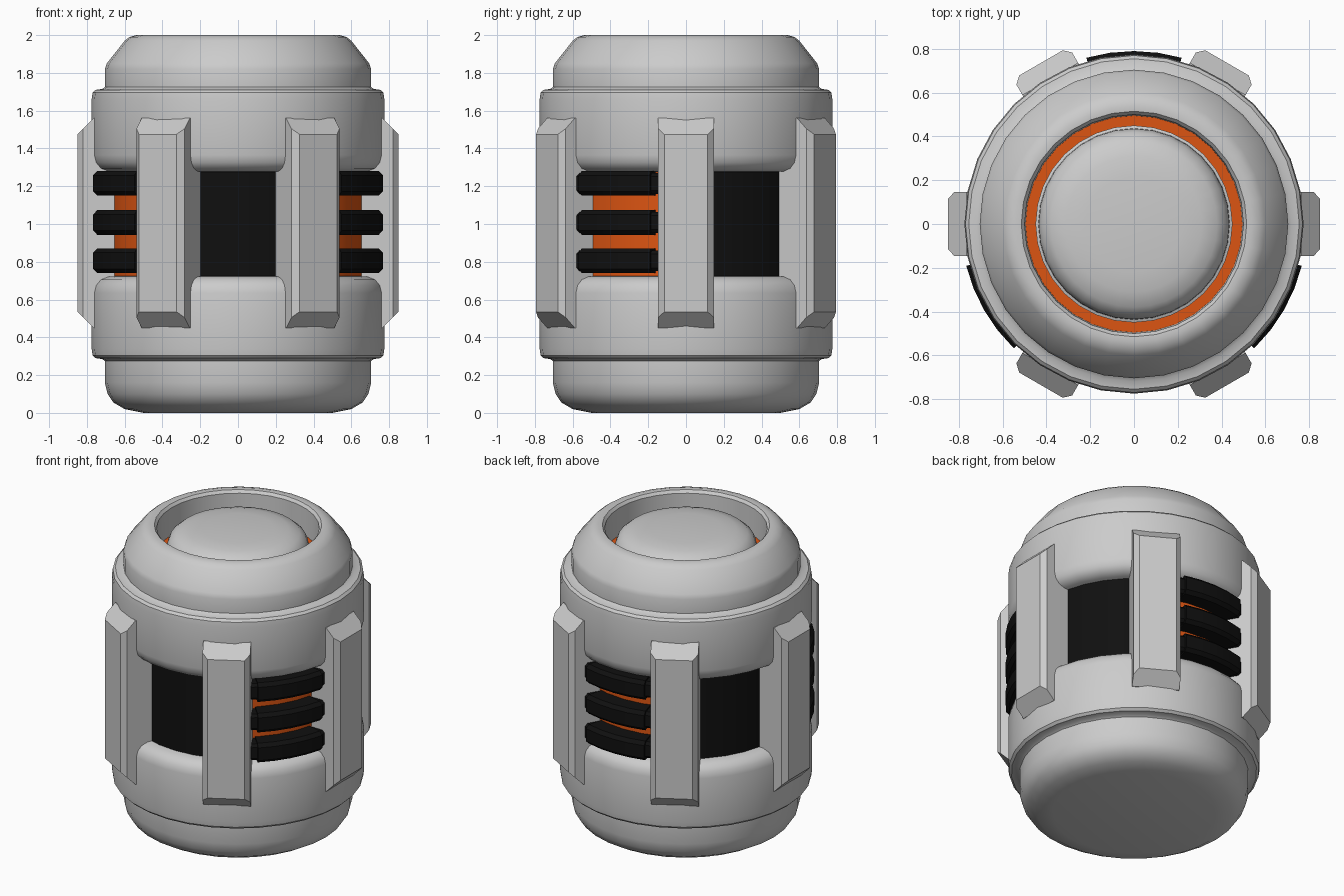
import bpy, bmesh, math
from mathutils import Matrix

if "Cube" in bpy.data.objects:
    bpy.data.objects.remove(bpy.data.objects["Cube"])

SEG = 32


def material(name, rgb):
    m = bpy.data.materials.new(name)
    m.diffuse_color = (*rgb, 1)
    m.use_nodes = True
    m.node_tree.nodes["Principled BSDF"].inputs["Base Color"].default_value = m.diffuse_color
    return m


GREY = material("light grey", (0.6, 0.6, 0.6))
BLACK = material("matt black", (0.005, 0.005, 0.005))
ORANGE = material("glow orange", (0.72, 0.09, 0.006))


def finish(name, bm, mats, smooth=35):
    bmesh.ops.recalc_face_normals(bm, faces=bm.faces)
    me = bpy.data.meshes.new(name)
    bm.to_mesh(me)
    bm.free()
    ob = bpy.data.objects.new(name, me)
    bpy.context.collection.objects.link(ob)
    for m in mats:
        me.materials.append(m)
    if smooth:
        bpy.ops.object.select_all(action='DESELECT')
        ob.select_set(True)
        bpy.context.view_layer.objects.active = ob
        bpy.ops.object.shade_smooth_by_angle(angle=math.radians(smooth))
    return ob


def lathe(name, profile, mats):
    """Turn an (r, z) profile about the z axis."""
    bm = bmesh.new()
    vs = [bm.verts.new((r, 0, z)) for r, z in profile]
    es = [bm.edges.new(p) for p in zip(vs, vs[1:])]
    bmesh.ops.spin(bm, geom=vs + es, cent=(0, 0, 0), axis=(0, 0, 1),
                   angle=math.tau, steps=SEG, use_merge=True)
    bmesh.ops.remove_doubles(bm, verts=bm.verts, dist=1e-5)
    return finish(name, bm, mats)


def arc_bar(bm, profile, mid, half, steps):
    """Sweep a closed (r, z) section along an arc, with end caps."""
    rings = []
    for i in range(steps + 1):
        a = math.radians(mid - half + 2 * half * i / steps)
        rings.append([bm.verts.new((r * math.cos(a), r * math.sin(a), z)) for r, z in profile])
    n = len(profile)
    for p, q in zip(rings, rings[1:]):
        for j in range(n):
            k = (j + 1) % n
            bm.faces.new((p[j], p[k], q[k], q[j]))
    bm.faces.new(rings[0])
    bm.faces.new(rings[-1])


# lower shell
lathe("lower_shell", [
    (0, 0), (0.50, 0), (0.60, 0.02), (0.66, 0.055), (0.69, 0.10), (0.705, 0.16),
    (0.705, 0.275), (0.72, 0.285), (0.755, 0.29), (0.77, 0.305), (0.775, 0.34),
    (0.775, 0.635), (0.765, 0.675), (0.74, 0.705), (0.70, 0.722), (0.60, 0.727)], [GREY])

# upper shell with recessed top
lathe("upper_shell", [
    (0.60, 1.273), (0.70, 1.278), (0.74, 1.295), (0.765, 1.325), (0.775, 1.365),
    (0.775, 1.66), (0.77, 1.695), (0.755, 1.71), (0.72, 1.715), (0.705, 1.725),
    (0.705, 1.82), (0.695, 1.85), (0.60, 1.97), (0.575, 1.99), (0.54, 2.0),
    (0.515, 1.998), (0.50, 1.98), (0.495, 1.78), (0, 1.78)], [GREY])

# glowing ring and domed cap in the recess
lathe("top_glow_ring", [(0.42, 1.80), (0.497, 1.80)], [ORANGE])
lathe("top_cap", [(0.45, 1.79), (0.45, 1.825), (0.437, 1.83), (0.435, 1.87), (0.42, 1.91),
                  (0.38, 1.945), (0.31, 1.965), (0.22, 1.975), (0, 1.978)], [GREY])

# inner core: orange behind the coils, black between
core = lathe("inner_core", [(0.672, 0.66), (0.672, 1.34)], [ORANGE, BLACK])
for f in core.data.polygons:
    a = math.degrees(math.atan2(f.center.y, f.center.x)) % 120
    f.material_index = 1 if a < 60 else 0

# cooling coils in every second window
bm = bmesh.new()
for mid in (90, 210, 330):
    for z in (0.805, 1.008, 1.215):
        for r, h, c, half, steps in ((0.79, 0.065, 0.022, 16, 4), (0.77, 0.055, 0.018, 24, 6)):
            arc_bar(bm, [(0.62, z - h), (r - c, z - h), (r, z - h + c),
                         (r, z + h - c), (r - c, z + h), (0.62, z + h)], mid, half, steps)
finish("cooling_coils", bm, [BLACK], 25)

# six chamfered ribs
bm = bmesh.new()
for i in range(6):
    rot = Matrix.Rotation(i * math.pi / 3, 4, 'Z')
    rings = []
    for r, w, z0, z1 in ((0.62, 0.147, 0.45, 1.56), (0.765, 0.147, 0.45, 1.56),
                         (0.82, 0.147, 0.505, 1.505), (0.85, 0.115, 0.535, 1.475)):
        rings.append([bm.verts.new(rot @ Matrix.Translation((r, y, z)).to_translation())
                      for y, z in ((-w, z0), (w, z0), (w, z1), (-w, z1))])
    for p, q in zip(rings, rings[1:]):
        for j in range(4):
            k = (j + 1) % 4
            bm.faces.new((p[j], p[k], q[k], q[j]))
    bm.faces.new(rings[0])
    bm.faces.new(rings[-1])
finish("side_ribs", bm, [GREY], 0)
